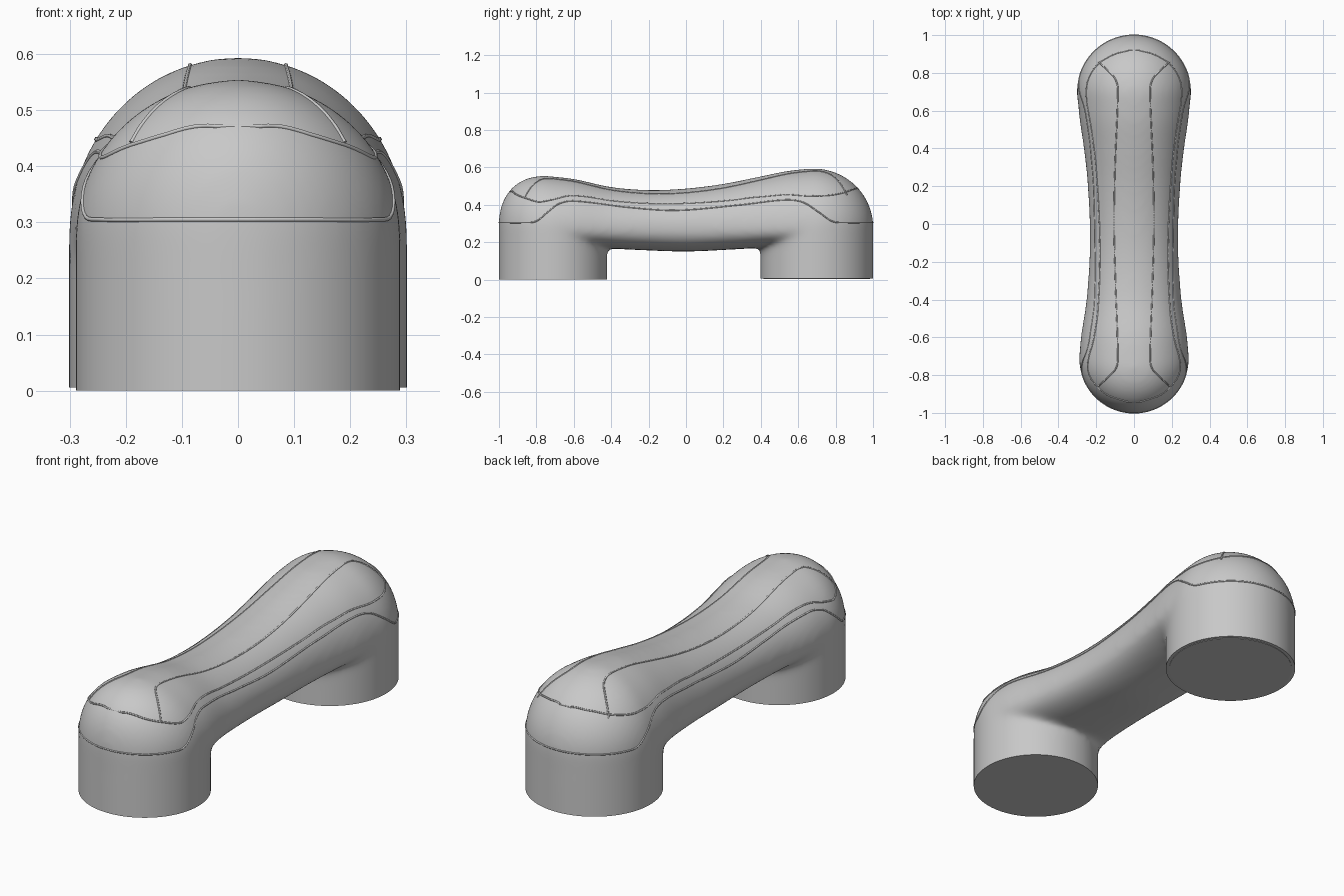
import bpy, bmesh, math

if "Cube" in bpy.data.objects:
    bpy.data.objects.remove(bpy.data.objects["Cube"], do_unlink=True)

GREY = (0.58, 0.58, 0.58, 1)
grey = bpy.data.materials.new("plain grey")
grey.use_nodes = True
grey.diffuse_color = GREY
grey.node_tree.nodes["Principled BSDF"].inputs["Base Color"].default_value = GREY

FRONT_Y, FRONT_R = -0.712, 0.288
BACK_Y, BACK_R = 0.70, 0.30
WIDEST = 0.28


def curve_at(points, a):
    """Smooth value through (position, value) pairs."""
    a = min(max(a, points[0][0]), points[-1][0])
    slope = []
    for i in range(len(points)):
        p, q = points[max(i - 1, 0)], points[min(i + 1, len(points) - 1)]
        slope.append((q[1] - p[1]) / (q[0] - p[0]))
    for i, (p, q) in enumerate(zip(points, points[1:])):
        if a <= q[0]:
            h = q[0] - p[0]
            t = (a - p[0]) / h
            return ((1 + 2 * t) * (1 - t) ** 2 * p[1] + t * (1 - t) ** 2 * h * slope[i]
                    + t * t * (3 - 2 * t) * q[1] + t * t * (t - 1) * h * slope[i + 1])


WIDTH = [(-.712, .288), (-.6, .28), (-.4, .25), (-.1, .232), (.2, .243), (.4, .264), (.55, .286), (.7, .3)]
CROWN = [(-.75, .553), (-.6, .536), (-.4, .493), (-.2, .477), (0, .485), (.2, .51), (.4, .55), (.55, .58), (.68, .593)]
BELLY = [(-.45, .17), (-.25, .16), (0, .152), (.25, .163), (.45, .175)]


def half_width(y):
    if y < FRONT_Y:
        return math.sqrt(max(FRONT_R ** 2 - (y - FRONT_Y) ** 2, 1e-6))
    if y > BACK_Y:
        return math.sqrt(max(BACK_R ** 2 - (y - BACK_Y) ** 2, 1e-6))
    return curve_at(WIDTH, y)


def dome_height(y):
    top = curve_at(CROWN, y) - WIDEST
    if y < -.75:
        top *= (1 - min((-.75 - y) / .25, .9999) ** 2.3) ** (1 / 2.3)
    elif y > .68:
        top *= math.sqrt(1 - min((y - .68) / .32, .9999) ** 2)
    return top


def top_point(x, y):
    return (x, y, WIDEST + dome_height(y) * math.sqrt(max(1 - (x / half_width(y)) ** 2, 0)))


def side_point(y, z):
    return (half_width(y) * math.sqrt(max(1 - ((z - WIDEST) / dome_height(y)) ** 2, 0)), y, z)


# Bar lofted from front to back, with a round leg under each end
bm = bmesh.new()
rings = []
for i in range(101):
    y = -0.9998 * math.cos(math.pi * i / 100)
    w, up, down = half_width(y), dome_height(y), WIDEST - curve_at(BELLY, y)
    ring = []
    for k in range(64):
        a = 2 * math.pi * k / 64
        c, s = math.cos(a), math.sin(a)
        if s >= 0:
            x, z = w * c, up * s
        else:
            x, z = math.copysign(w * abs(c) ** 0.8, c), -down * abs(s) ** 0.8
        ring.append(bm.verts.new((x, y, WIDEST + z)))
    rings.append(ring)
for r, q in zip(rings, rings[1:]):
    for k in range(64):
        bm.faces.new((r[k], q[k], q[k - 1], r[k - 1]))
bm.faces.new(rings[0])
bm.faces.new(rings[-1])
for y, r in ((FRONT_Y, FRONT_R), (BACK_Y, BACK_R)):
    leg = bmesh.ops.create_cone(bm, cap_ends=True, segments=128, radius1=r, radius2=r, depth=0.40)
    bmesh.ops.translate(bm, verts=leg["verts"], vec=(0, y, 0.09))
bmesh.ops.recalc_face_normals(bm, faces=bm.faces)
mesh = bpy.data.meshes.new("handle_body")
bm.to_mesh(mesh)
bm.free()
body = bpy.data.objects.new("handle_body", mesh)
bpy.context.collection.objects.link(body)

# Fuse into one skin with soft blends, keeping its size
fuse = body.modifiers.new("fuse", 'REMESH')
fuse.mode = 'VOXEL'
fuse.voxel_size = 0.012
soften = body.modifiers.new("soften", 'SMOOTH')
soften.factor = 0.5
soften.iterations = 30
swell = body.modifiers.new("swell", 'DISPLACE')
swell.mid_level = 0
swell.strength = 0.002
fused = bpy.data.meshes.new_from_object(body.evaluated_get(bpy.context.evaluated_depsgraph_get()))
body.modifiers.clear()
if len(fused.polygons):
    body.data = fused

# Flat feet, the back one set slightly higher
bm = bmesh.new()
bm.from_mesh(body.data)
bmesh.ops.bisect_plane(bm, geom=bm.verts[:] + bm.edges[:] + bm.faces[:], dist=1e-5,
                       plane_co=(0, 0, 0), plane_no=(0, 0, -1), clear_outer=True)
bmesh.ops.holes_fill(bm, edges=[e for e in bm.edges if e.is_boundary], sides=0)
for v in bm.verts:
    if v.co.y > 0:
        v.co.z = max(v.co.z, 0.006)
bm.to_mesh(body.data)
bm.free()
body.data.update()

# Pad under the back foot
bpy.ops.mesh.primitive_cylinder_add(vertices=96, radius=0.285, depth=0.01, location=(0, BACK_Y, 0.009))
pad = bpy.context.object
pad.name = "back_foot_pad"

for ob in (body, pad):
    ob.data.materials.clear()
    ob.data.materials.append(grey)
    bpy.ops.object.select_all(action='DESELECT')
    ob.select_set(True)
    bpy.context.view_layer.objects.active = ob
    bpy.ops.object.shade_smooth_by_angle(angle=math.radians(35))


def add_seam(name, points, closed):
    data = bpy.data.curves.new(name, 'CURVE')
    data.dimensions = '3D'
    data.bevel_depth = 0.004
    data.bevel_resolution = 1
    data.use_fill_caps = not closed
    line = data.splines.new('POLY')
    line.points.add(len(points) - 1)
    for p, co in zip(line.points, points):
        p.co = (*co, 1)
    line.use_cyclic_u = closed
    data.materials.append(grey)
    bpy.context.collection.objects.link(bpy.data.objects.new(name, data))


def mirrored(side):
    return side + [(-x, y, z) for x, y, z in reversed(side)]


# Lower seam running round the whole handle
SEAM = [(-1, .305), (-.86, .305), (-.8, .312), (-.74, .36), (-.68, .405), (-.6, .42), (-.3, .385), (-.05, .37),
        (.3, .40), (.52, .425), (.62, .415), (.71, .36), (.78, .312), (.84, .305), (1, .305)]
ys = [-0.998 * math.cos(math.pi * i / 140) for i in range(141)]
add_seam("lower_seam", mirrored([side_point(y, curve_at(SEAM, y)) for y in ys]), True)

# Upper seam framing the grip
FRAME = [(-.94, .04), (-.91, .13), (-.86, .195), (-.79, .24), (-.72, .242), (-.62, .215), (-.45, .19), (-.1, .18),
         (.3, .2), (.5, .225), (.68, .252), (.77, .24), (.85, .185), (.9, .1), (.918, .03)]
ys = [-.01 - .93 * math.cos(math.pi * i / 100) for i in range(101)]
add_seam("upper_seam", mirrored([top_point(curve_at(FRAME, y), y) for y in ys]), True)

# Two long seams along the grip, flaring at the ends
FLARE = [(-.86, .19), (-.79, .115), (-.76, .093), (-.71, .085), (-.3, .098), (0, .105),
         (.3, .1), (.71, .085), (.76, .095), (.79, .115), (.86, .19)]
ys = [-.86 + 1.72 * i / 120 for i in range(121)]
for name, s in (("left_grip_seam", 1), ("right_grip_seam", -1)):
    add_seam(name, [top_point(s * curve_at(FLARE, y), y) for y in ys], False)
